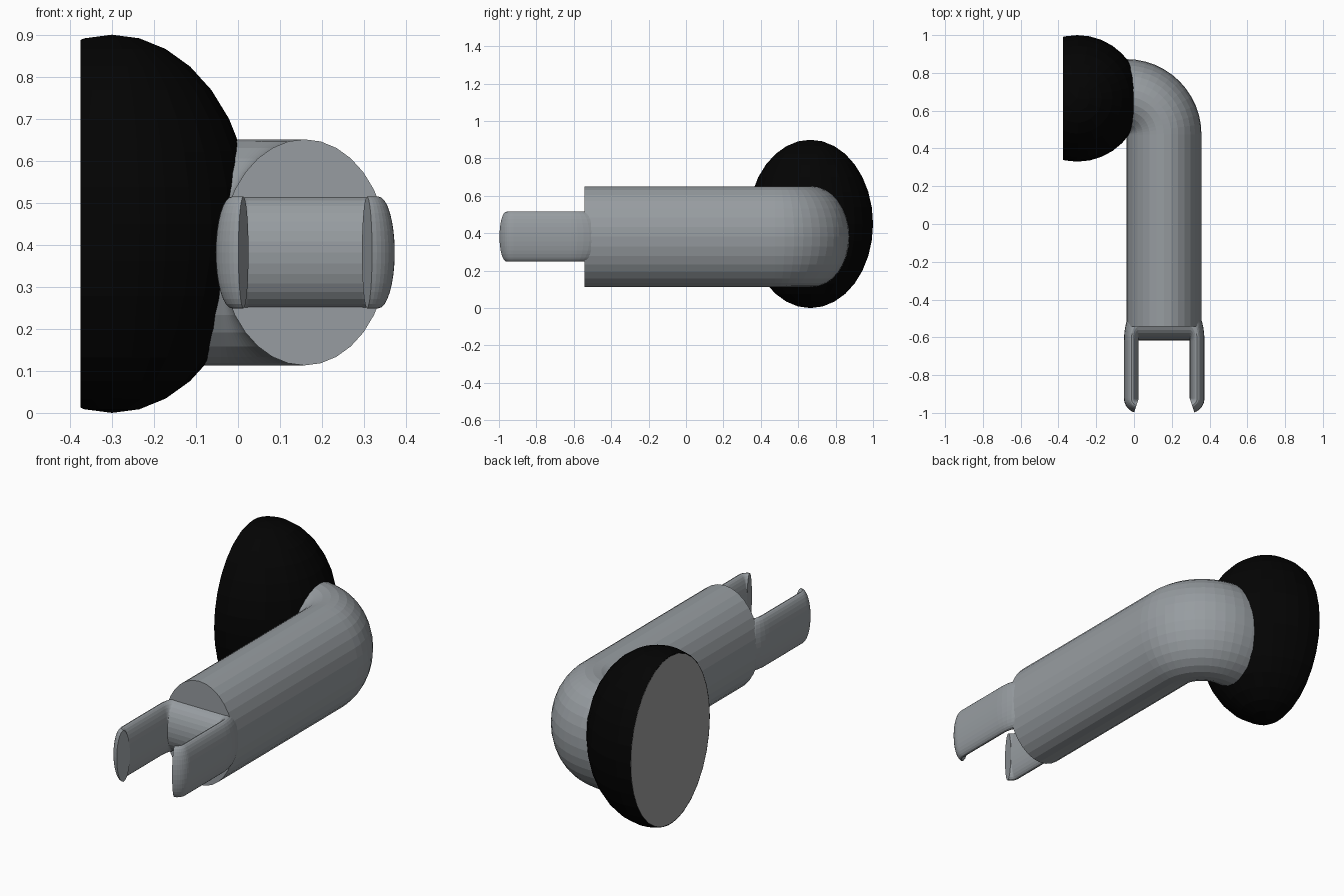
import bpy, bmesh
from math import sin, cos, pi, radians
from mathutils import Matrix

if "Cube" in bpy.data.objects:
    bpy.data.objects.remove(bpy.data.objects["Cube"])

SIDES = 32
MID_X = 0.158   # centre of the tube
CLIP_X = 0.16   # centre of the clip
MID_Z = 0.382   # height of the tube axis


def material(name, colour):
    mat = bpy.data.materials.new(name)
    mat.diffuse_color = (*colour, 1)
    mat.use_nodes = True
    mat.node_tree.nodes["Principled BSDF"].inputs["Base Color"].default_value = mat.diffuse_color
    return mat


BLACK = material("black", (0.001, 0.001, 0.001))
STEEL = material("steel_grey", (0.31, 0.335, 0.355))
GREY = material("face_grey", (0.335, 0.335, 0.335))


def finish(name, bm, mat):
    mesh = bpy.data.meshes.new(name)
    bm.to_mesh(mesh)
    bm.free()
    mesh.materials.append(mat)
    ob = bpy.data.objects.new(name, mesh)
    bpy.context.collection.objects.link(ob)
    return ob


def sweep(name, sections, half_w, half_h, z=MID_Z, mat=STEEL):
    """Skin an elliptical section along (x, y, side_x, side_y) stations."""
    bm = bmesh.new()
    rings = []
    for x, y, sx, sy in sections:
        ring = []
        for i in range(SIDES):
            a = 2 * pi * i / SIDES
            w = half_w * cos(a)
            ring.append(bm.verts.new((x + sx * w, y + sy * w, z + half_h * sin(a))))
        rings.append(ring)
    for r0, r1 in zip(rings, rings[1:]):
        for i in range(SIDES):
            j = (i + 1) % SIDES
            bm.faces.new((r0[i], r0[j], r1[j], r1[i]))
    bm.faces.new(rings[0])
    bm.faces.new(rings[-1])
    bmesh.ops.remove_doubles(bm, verts=bm.verts, dist=1e-5)
    bmesh.ops.recalc_face_normals(bm, faces=bm.faces)
    return finish(name, bm, mat)


def bend(cx, cy, r, start, end, steps, stretch=1.0):
    """Stations around a bend, angles in degrees, optionally stretched in y."""
    out = []
    for k in range(steps + 1):
        a = radians(start + (end - start) * k / steps)
        c, s = cos(a), sin(a) * stretch
        out.append((cx + r * c, cy + r * s, c, s))
    return out


# Black domed base, cut flat on the left
bm = bmesh.new()
bmesh.ops.create_uvsphere(
    bm, u_segments=32, v_segments=16, radius=1,
    matrix=Matrix.Translation((-0.3, 0.665, 0.45)) @ Matrix.Diagonal((0.335, 0.335, 0.45, 1)))
bmesh.ops.bisect_plane(bm, geom=bm.verts[:] + bm.edges[:] + bm.faces[:],
                       plane_co=(-0.375, 0, 0), plane_no=(-1, 0, 0), clear_outer=True)
finish("base_dome", bm, BLACK)

# Grey flat face closing the dome
sweep("mounting_face", [(-0.375, 0.665, 0, 1), (-0.374, 0.665, 0, 1)], 0.324, 0.436, 0.45, GREY)

# Elbowed tube running from the front into the dome
R = 0.199
elbow = bend(MID_X - R, 0.475, R, 0, 90, 12)
sweep("elbow_tube", [(MID_X, -0.543, 1, 0)] + elbow + [(-0.15, 0.475 + R, 0, 1)], R, 0.269)

# U-shaped clip: tips curl inward, the thicker cross bar sinks into the tube
r = 0.039
left = bend(0.025, -0.923, r, 252, 180, 8) + bend(0.025, -0.616, r, 180, 90, 8, 2.3)
right = [(2 * CLIP_X - x, y, -sx, sy) for x, y, sx, sy in reversed(left)]
sweep("clip", left + right, r, 0.133)
